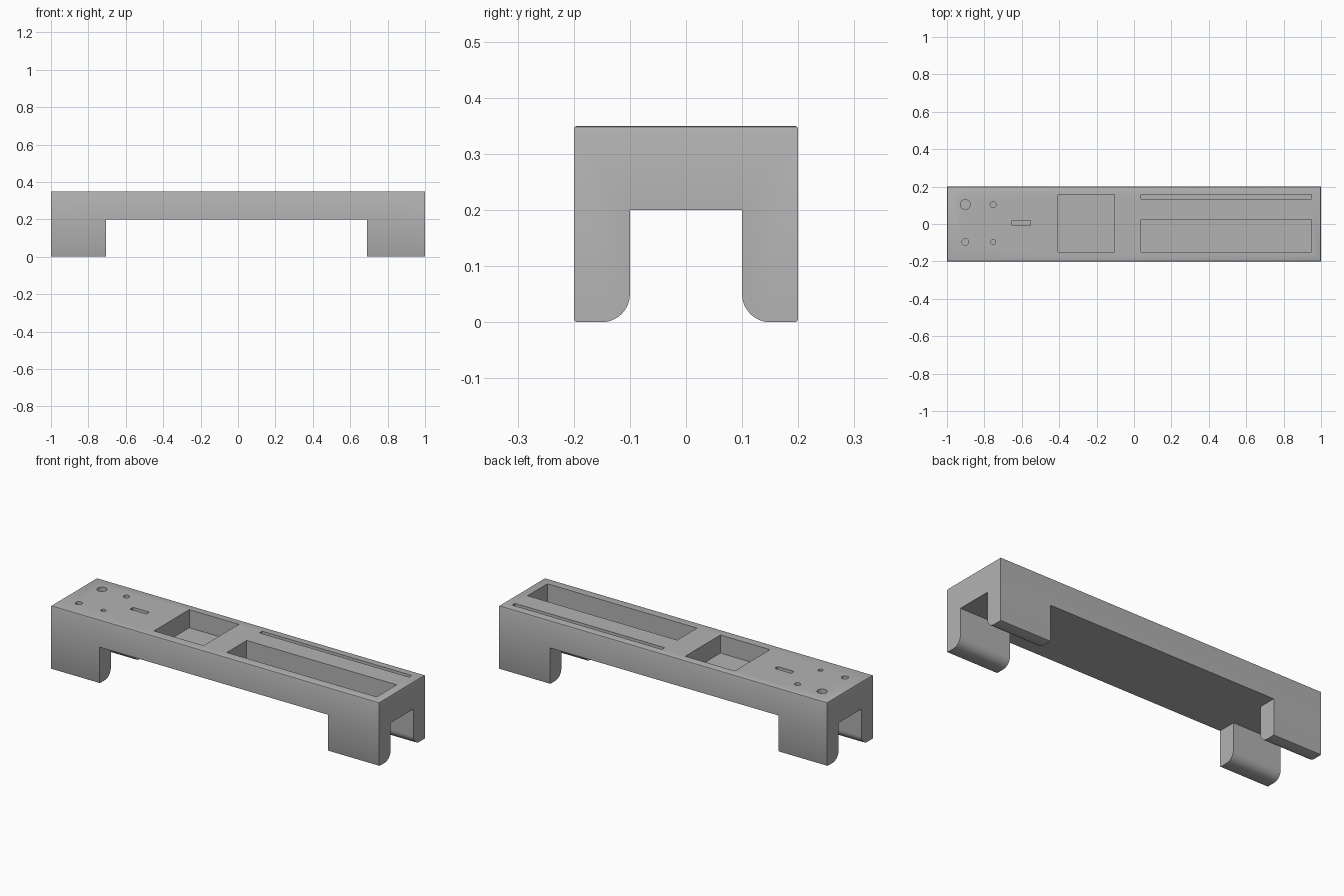
import bpy, bmesh, math
from mathutils import Matrix

if "Cube" in bpy.data.objects:
    bpy.data.objects.remove(bpy.data.objects["Cube"])

LENGTH, HALF_W, TOP, UNDER = 2.0, 0.2, 0.35, 0.2
GAP, ROUND, EDGE = 0.1, 0.05, 0.006
POCKET_DEPTH = 0.1

grey = bpy.data.materials.new("plain grey")
grey.use_nodes = True
colour = (0.45, 0.45, 0.45, 1)
grey.diffuse_color = colour
grey.node_tree.nodes["Principled BSDF"].inputs["Base Color"].default_value = colour


def make_object(name, bm):
    bmesh.ops.recalc_face_normals(bm, faces=bm.faces)
    mesh = bpy.data.meshes.new(name)
    bm.to_mesh(mesh)
    bm.free()
    mesh.materials.append(grey)
    obj = bpy.data.objects.new(name, mesh)
    bpy.context.collection.objects.link(obj)
    return obj


def add_box(bm, x0, x1, y0, y1, z0, z1):
    move = Matrix.Translation(((x0 + x1) / 2, (y0 + y1) / 2, (z0 + z1) / 2))
    size = Matrix.Diagonal((x1 - x0, y1 - y0, z1 - z0, 1))
    bmesh.ops.create_cube(bm, size=1, matrix=move @ size)


def add_hole(bm, x, y, radius, z0, z1):
    bmesh.ops.create_cone(bm, cap_ends=True, segments=32, radius1=radius, radius2=radius,
                          depth=z1 - z0, matrix=Matrix.Translation((x, y, (z0 + z1) / 2)))


def cut(target, bm):
    cutter = make_object("cutter", bm)
    cutter.hide_render = True
    mod = target.modifiers.new("cut", "BOOLEAN")
    mod.operation, mod.solver, mod.object = "DIFFERENCE", "EXACT", cutter
    bpy.context.view_layer.objects.active = target
    bpy.ops.object.modifier_apply(modifier=mod.name)
    bpy.data.objects.remove(cutter)


# Cross-section of the stand: a channel with rounded inner feet
half = [(HALF_W, TOP), (HALF_W, 0)]
for i in range(13):
    a = math.pi / 2 * i / 12
    half.append((GAP + ROUND - ROUND * math.sin(a), ROUND - ROUND * math.cos(a)))
half.append((GAP, UNDER))
profile = half + [(-y, z) for y, z in reversed(half)]

bm = bmesh.new()
face = bm.faces.new([bm.verts.new((-LENGTH / 2, y, z)) for y, z in profile])
end = bmesh.ops.extrude_face_region(bm, geom=[face])["geom"]
bmesh.ops.translate(bm, vec=(LENGTH, 0, 0),
                    verts=[v for v in end if isinstance(v, bmesh.types.BMVert)])
body = make_object("desk_stand", bm)

# Open span between the two pairs of legs
bm = bmesh.new()
add_box(bm, -0.705, 0.69, -0.5, 0.5, -0.2, UNDER)
cut(body, bm)

# Thin bevel round the top and along the outer lower edges
bm = bmesh.new()
bm.from_mesh(body.data)


def is_rim(edge):
    a, b = (v.co for v in edge.verts)
    level = abs(a.z - b.z) < 1e-4
    top = min(a.z, b.z) > TOP - 1e-4
    outer = min(abs(a.y), abs(b.y)) > HALF_W - 1e-4 and a.y * b.y > 0
    return level and (top or outer) and edge.calc_face_angle(0) > 1


bmesh.ops.bevel(bm, geom=[e for e in bm.edges if is_rim(e)], offset=EDGE,
                segments=2, profile=0.5, affect="EDGES", clamp_overlap=True)
bm.to_mesh(body.data)
bm.free()

# Trays, slots and round holes in the top
floor, above = TOP - POCKET_DEPTH, TOP + 0.1
bm = bmesh.new()
for x0, x1, y0, y1 in [(-0.407, -0.105, -0.15, 0.157),   # square tray
                       (0.037, 0.95, -0.15, 0.023),      # long tray
                       (0.037, 0.95, 0.133, 0.157),      # long slot
                       (-0.653, -0.553, -0.008, 0.018)]:  # short slot
    add_box(bm, x0, x1, y0, y1, floor, above)
for x, y, radius in [(-0.902, 0.104, 0.026), (-0.902, -0.096, 0.018),
                     (-0.753, 0.104, 0.016), (-0.753, -0.096, 0.013)]:
    add_hole(bm, x, y, radius, floor, above)
cut(body, bm)

bpy.ops.object.select_all(action="DESELECT")
body.select_set(True)
bpy.context.view_layer.objects.active = body
bpy.ops.object.shade_smooth_by_angle(angle=math.radians(30))
